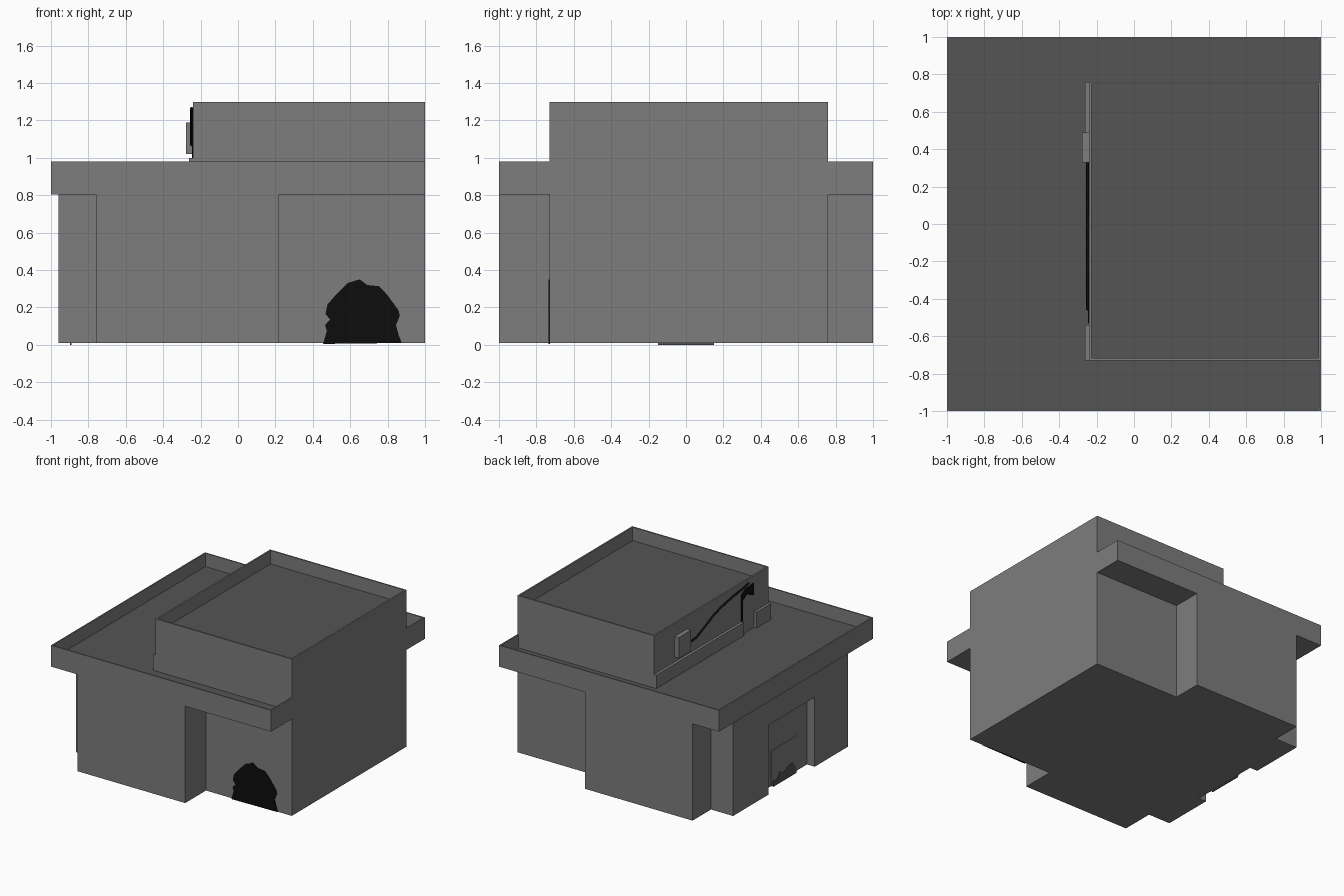
import bpy, bmesh

if "Cube" in bpy.data.objects:
    bpy.data.objects.remove(bpy.data.objects["Cube"])

def mat(name, v):
    m = bpy.data.materials.new(name)
    m.diffuse_color = (v, v, v, 1)
    m.use_nodes = True
    m.node_tree.nodes["Principled BSDF"].inputs["Base Color"].default_value = m.diffuse_color
    return m

WALL = mat("wall_grey", 0.205)
ROOF = mat("roof_dark_grey", 0.09)
BLACK = mat("soot_black", 0.004)

def finish(name, bm, *mats):
    bmesh.ops.recalc_face_normals(bm, faces=bm.faces)
    me = bpy.data.meshes.new(name)
    bm.to_mesh(me)
    bm.free()
    for m in mats:
        me.materials.append(m)
    ob = bpy.data.objects.new(name, me)
    bpy.context.collection.objects.link(ob)
    return ob

def prism(name, pts, vec, m):
    """Extrude a closed 3D outline along vec."""
    bm = bmesh.new()
    f = bm.faces.new([bm.verts.new(p) for p in pts])
    r = bmesh.ops.extrude_face_region(bm, geom=[f])
    for v in r["geom"]:
        if isinstance(v, bmesh.types.BMVert):
            for i in range(3):
                v.co[i] += vec[i]
    return finish(name, bm, m)

def box(name, x0, x1, y0, y1, z0, z1, m=WALL):
    return prism(name, [(x0, y0, z0), (x1, y0, z0), (x1, y1, z0), (x0, y1, z0)],
                 (0, 0, z1 - z0), m)

def tray(name, x0, x1, y0, y1, z0, z1, rim, depth):
    """Box whose top is sunk behind a thin parapet; the sunk floor is roofing."""
    bm = bmesh.new()
    bmesh.ops.create_cube(bm, size=1)
    for v in bm.verts:
        v.co = (x0 if v.co.x < 0 else x1, y0 if v.co.y < 0 else y1,
                z0 if v.co.z < 0 else z1)
    bm.normal_update()
    top = max(bm.faces, key=lambda f: f.calc_center_median().z)
    bmesh.ops.inset_region(bm, faces=[top], thickness=rim)
    r = bmesh.ops.extrude_face_region(bm, geom=[top])
    verts = [v for v in r["geom"] if isinstance(v, bmesh.types.BMVert)]
    floor = [f for f in r["geom"] if isinstance(f, bmesh.types.BMFace)][0]
    if top.is_valid:
        bmesh.ops.delete(bm, geom=[top], context='FACES_ONLY')
    for v in verts:
        v.co.z -= depth
    floor.material_index = 1
    return finish(name, bm, WALL, ROOF)

# Ground floor walls with notched corners and a side doorway recess
plan = [(-.76, -1), (.22, -1), (.22, -.73), (1, -.73), (1, .76), (.22, .76),
        (.22, 1), (-.76, 1), (-.76, .76), (-.96, .76), (-.96, .3), (-.89, .3),
        (-.89, -.3), (-.96, -.3), (-.96, -.73), (-.76, -.73)]
prism("ground_floor", [(x, y, .01) for x, y in plan], (0, 0, .795), WALL)
box("doorway_lintel", -.96, -.885, -.3, .3, .58, .805)
box("doorway_hatch", -.894, -.885, -.17, .17, .01, .3)

# Overhanging roof slab and upper storey, both with parapets
tray("lower_roof", -1, 1, -1, 1, .805, .98, .016, .11)
tray("upper_storey", -.24, 1, -.73, .76, .86, 1.298, .018, .11)

# Ledge along the upper storey, utility boxes
box("ledge", -.262, -.235, -.38, .76, .86, .98)
box("ledge_end", -.262, -.235, -.73, -.54, .86, 1.0)
box("wall_box", -.278, -.235, .33, .49, 1.02, 1.19)

# Burnt hole on the front wall
hole = [(.455, 0), (.475, .07), (.465, .1), (.492, .13), (.468, .16), (.478, .21),
        (.53, .27), (.585, .325), (.65, .345), (.69, .315), (.755, .308),
        (.8, .26), (.858, .18), (.865, .15), (.845, .1), (.858, .05), (.875, .005)]
prism("burnt_hole", [(x, -.736, z + .005) for x, z in hole], (0, .008, 0), BLACK)

# Dark stain at the foot of the side doorway
stain = [(.15, 0), (.15, .05), (.1, .04), (.06, .09), (0, .07), (-.06, .1),
         (-.11, .1), (-.15, .04), (-.15, 0)]
prism("door_stain", [(-.899, y, z) for y, z in stain], (.008, 0, 0), ROOF)

# Dark marks around the niche on the upper wall
niche = [(-.37, .98), (-.37, 1.2), (-.42, 1.23), (-.53, 1.24), (-.53, 1.14),
         (-.44, 1.18), (-.39, 1.15), (-.39, .98)]
prism("niche_mark", [(-.246, y, z) for y, z in niche], (.008, 0, 0), BLACK)

# Cable from the wall box up the upper wall
cu = bpy.data.curves.new("cable", 'CURVE')
cu.dimensions = '3D'
cu.bevel_depth = .008
cu.bevel_resolution = 1
cu.use_fill_caps = True
path = [(.34, 1.07), (.22, 1.08), (.1, 1.13), (0, 1.175), (-.1, 1.205),
        (-.25, 1.235), (-.38, 1.25), (-.46, 1.265)]
sp = cu.splines.new('POLY')
sp.points.add(len(path) - 1)
for p, (y, z) in zip(sp.points, path):
    p.co = (-.248, y, z, 1)
cu.materials.append(BLACK)
bpy.context.collection.objects.link(bpy.data.objects.new("cable", cu))
